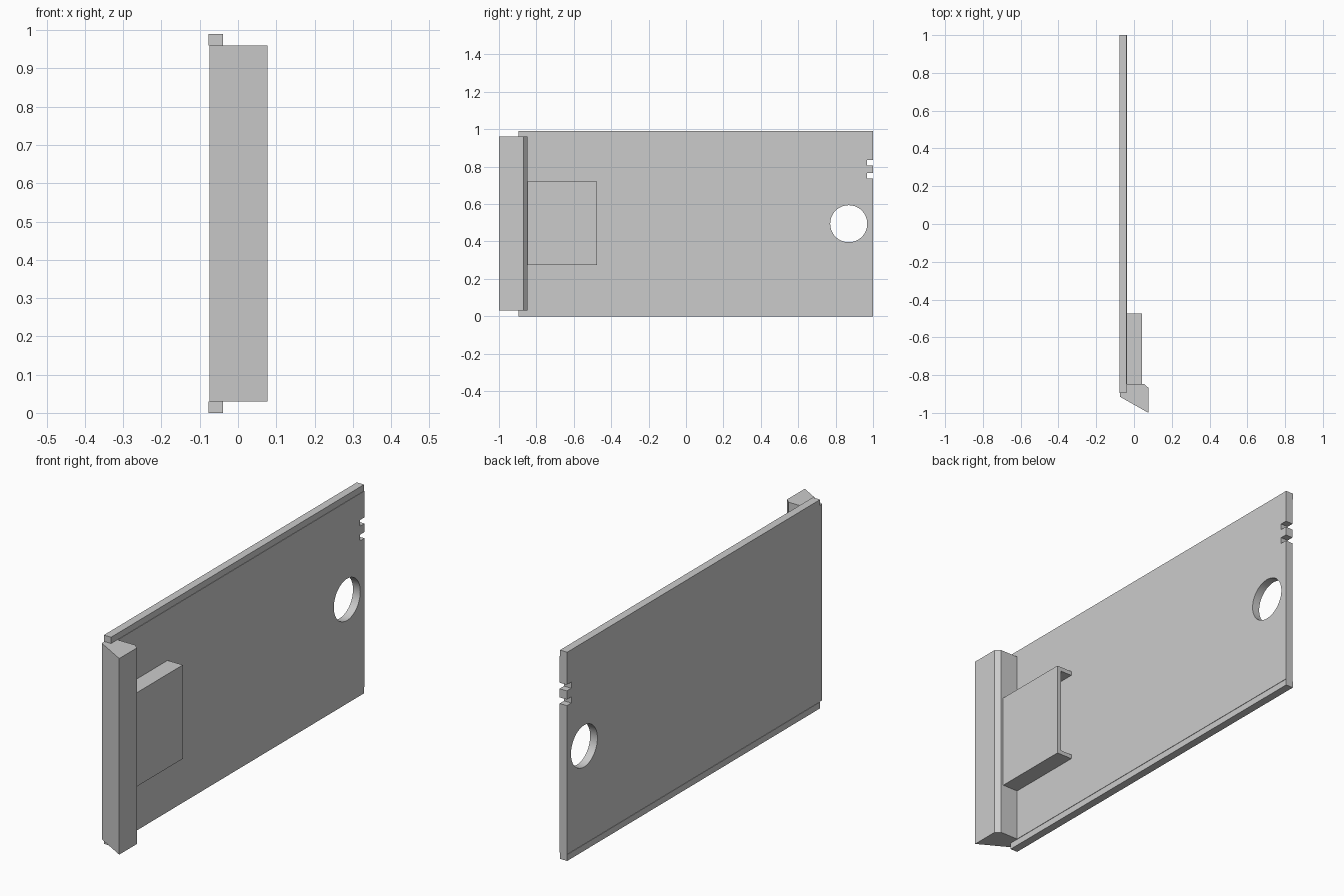
import bpy
import bmesh
from mathutils import Matrix, Vector

cube = bpy.data.objects.get("Cube")
if cube:
    bpy.data.objects.remove(cube, do_unlink=True)

grey = bpy.data.materials.new("light grey")
grey.use_nodes = True
colour = (0.6, 0.6, 0.6, 1)
grey.diffuse_color = colour
grey.node_tree.nodes["Principled BSDF"].inputs["Base Color"].default_value = colour


def finish(name, bm):
    bmesh.ops.recalc_face_normals(bm, faces=bm.faces)
    mesh = bpy.data.meshes.new(name)
    bm.to_mesh(mesh)
    bm.free()
    mesh.materials.append(grey)
    obj = bpy.data.objects.new(name, mesh)
    bpy.context.collection.objects.link(obj)
    return obj


def prism(name, points, start, end, axis):
    """Extrude a profile along y (points are x, z) or z (points are x, y)."""
    place = (lambda a, b: (a, start, b)) if axis == "y" else (lambda a, b: (a, b, start))
    shift = Vector((0, end - start, 0) if axis == "y" else (0, 0, end - start))
    bm = bmesh.new()
    face = bm.faces.new([bm.verts.new(place(a, b)) for a, b in points])
    top = bmesh.ops.extrude_face_region(bm, geom=[face])["geom"]
    verts = [v for v in top if isinstance(v, bmesh.types.BMVert)]
    bmesh.ops.translate(bm, verts=verts, vec=shift)
    return finish(name, bm)


def cut(target, cutter):
    mod = target.modifiers.new("cut", "BOOLEAN")
    mod.operation = "DIFFERENCE"
    mod.solver = "EXACT"
    mod.object = cutter
    cutter.hide_render = True
    bpy.context.view_layer.objects.active = target
    bpy.ops.object.modifier_apply(modifier=mod.name)
    bpy.data.objects.remove(cutter, do_unlink=True)


# Main panel: rails along the top and bottom sit slightly off the middle
height, low, high = 0.99, 0.03, 0.96
outer, inner, step = -0.077, -0.037, 0.002
panel = prism("panel", [
    (outer, 0), (inner - step, 0), (inner - step, low), (inner, low),
    (inner, high), (inner - step, high), (inner - step, height), (outer, height),
    (outer, high), (outer + step, high), (outer + step, low), (outer, low),
], -0.895, 1.0, "y")

# Round hole through the panel
bm = bmesh.new()
bmesh.ops.create_cone(
    bm, cap_ends=True, segments=64, radius1=0.099, radius2=0.099, depth=0.3,
    matrix=Matrix.Translation((-0.057, 0.87, 0.495)) @ Matrix.Rotation(1.5707963, 4, "Y"))
cut(panel, finish("hole_cutter", bm))

# Two notches in the rear edge
for z in (0.736, 0.806):
    cut(panel, prism("notch_cutter", [(-0.2, z), (0.1, z), (0.1, z + 0.029), (-0.2, z + 0.029)],
                     0.967, 1.1, "y"))

# Slanted front strip
prism("front_strip", [
    (-0.074, -0.895), (-0.074, -0.915), (0.077, -1.0), (0.077, -0.868),
    (0.055, -0.848), (inner - step, -0.848), (inner - step, -0.895),
], low, high, "z")

# Channel bracket, open at the rear
bottom, top, face_x, wall = 0.275, 0.72, 0.043, 0.02
prism("channel_bracket", [
    (inner, bottom), (face_x, bottom), (face_x, top), (inner, top),
    (inner, top - wall), (face_x - wall, top - wall),
    (face_x - wall, bottom + wall), (inner, bottom + wall),
], -0.85, -0.475, "y")

# Smooth only the hole wall, keeping the edges sharp
bpy.ops.object.select_all(action="DESELECT")
panel.select_set(True)
bpy.context.view_layer.objects.active = panel
bpy.ops.object.shade_smooth_by_angle()
